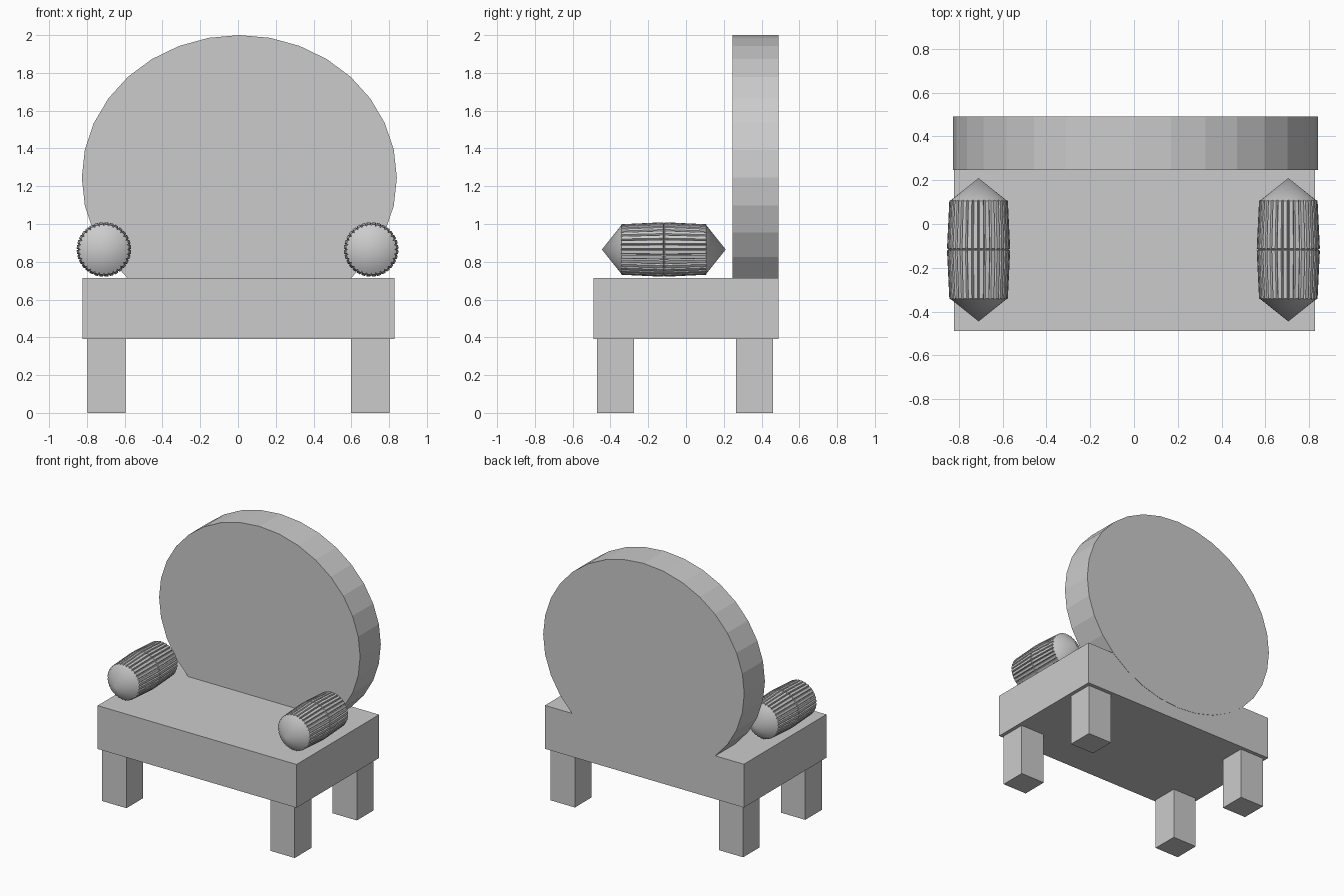
import bpy, bmesh, math
from mathutils import Matrix

cube = bpy.data.objects.get("Cube")
if cube:
    bpy.data.objects.remove(cube, do_unlink=True)

grey = bpy.data.materials.new("plain grey")
grey.use_nodes = True
COLOR = (0.6, 0.6, 0.6, 1)
grey.diffuse_color = COLOR
grey.node_tree.nodes["Principled BSDF"].inputs["Base Color"].default_value = COLOR


def add_object(name, bm):
    bmesh.ops.recalc_face_normals(bm, faces=bm.faces)
    mesh = bpy.data.meshes.new(name)
    bm.to_mesh(mesh)
    bm.free()
    mesh.materials.append(grey)
    obj = bpy.data.objects.new(name, mesh)
    bpy.context.collection.objects.link(obj)
    return obj


def box(name, center, size):
    bm = bmesh.new()
    bmesh.ops.create_cube(bm, size=1, matrix=Matrix.Translation(center) @ Matrix.Diagonal((*size, 1)))
    return add_object(name, bm)


def bolster(name, x):
    """Pointed roll along y with a raised rib on every side panel."""
    profile = [(-0.345, 0.125), (-0.117, 0.136), (0.11, 0.125)]
    sides = 32
    bm = bmesh.new()
    rings = []
    for y, r in profile:
        rings.append([bm.verts.new((x + r * math.cos(a), y, 0.865 + r * math.sin(a)))
                      for a in (math.tau * i / sides for i in range(sides))])
    tips = [bm.verts.new((x, y, 0.865)) for y in (-0.445, 0.21)]
    panels = []
    for i in range(sides):
        j = (i + 1) % sides
        for a, b in zip(rings, rings[1:]):
            panels.append(bm.faces.new((a[i], a[j], b[j], b[i])))
        bm.faces.new((tips[0], rings[0][j], rings[0][i]))
        bm.faces.new((tips[1], rings[-1][i], rings[-1][j]))
    bmesh.ops.recalc_face_normals(bm, faces=bm.faces)
    bmesh.ops.inset_individual(bm, faces=panels, thickness=0.006, depth=0.009)
    obj = add_object(name, bm)
    bpy.ops.object.select_all(action='DESELECT')
    obj.select_set(True)
    bpy.context.view_layer.objects.active = obj
    bpy.ops.object.shade_smooth_by_angle(angle=math.radians(30))


# Seat
box("seat", (0.003, 0, 0.5525), (1.65, 0.978, 0.325))

# Oval backrest
bm = bmesh.new()
bmesh.ops.create_cone(bm, cap_ends=True, segments=32, radius1=1, radius2=1, depth=1,
                      matrix=Matrix.Translation((0.007, 0.3685, 1.245))
                      @ Matrix.Diagonal((0.834, 0.245, 0.755, 1))
                      @ Matrix.Rotation(math.pi / 2, 4, 'X'))
add_object("backrest", bm)

# Legs and arm bolsters on both sides
for side, x in (("right", -0.696), ("left", 0.7)):
    box("front_leg_" + side, (x, -0.373, 0.197), (0.202, 0.198, 0.394))
    box("back_leg_" + side, (x, 0.363, 0.197), (0.202, 0.196, 0.394))
for side, x in (("right", -0.71), ("left", 0.705)):
    bolster("arm_bolster_" + side, x)
